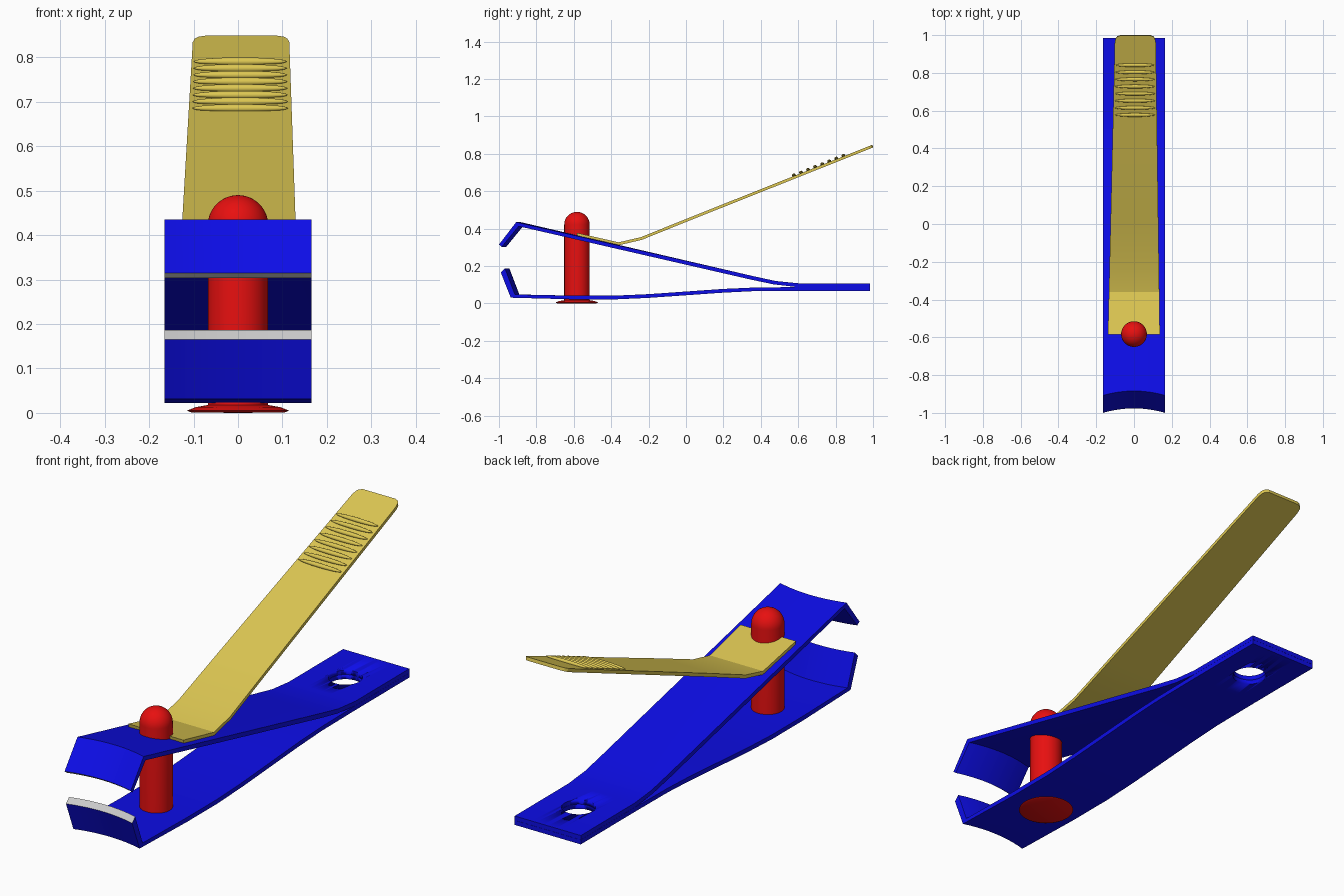
import bpy, bmesh, math
from mathutils import Matrix

if "Cube" in bpy.data.objects:
    bpy.data.objects.remove(bpy.data.objects["Cube"])


def material(name, rgb):
    m = bpy.data.materials.new(name)
    m.diffuse_color = (*rgb, 1)
    m.use_nodes = True
    m.node_tree.nodes["Principled BSDF"].inputs["Base Color"].default_value = m.diffuse_color
    return m


BLUE = material("blue", (0.004, 0.004, 0.82))
GREY = material("edge grey", (0.6, 0.6, 0.6))
RED = material("red", (0.8, 0.005, 0.005))
GOLD = material("gold", (0.72, 0.57, 0.085))


def finish(bm, name, mats, angle=20):
    bmesh.ops.recalc_face_normals(bm, faces=bm.faces)
    me = bpy.data.meshes.new(name)
    bm.to_mesh(me)
    bm.free()
    for m in mats:
        me.materials.append(m)
    ob = bpy.data.objects.new(name, me)
    bpy.context.collection.objects.link(ob)
    bpy.ops.object.select_all(action='DESELECT')
    ob.select_set(True)
    bpy.context.view_layer.objects.active = ob
    bpy.ops.object.shade_smooth_by_angle(angle=math.radians(angle))
    return ob


def strip(name, top, bottom, mats, edges, cols=1, curve=0.0):
    """Bent sheet: paired top/bottom (y, z) points, edges(i) gives left and right x."""
    bm = bmesh.new()
    n = len(top)

    def sheet(points):
        grid = []
        for i, (y, z) in enumerate(points):
            left, right = edges(i)
            row = []
            for c in range(cols + 1):
                t = c / cols
                dy = curve * (1 - (2 * t - 1) ** 2) if y < -0.85 else 0
                row.append(bm.verts.new((left + (right - left) * t, y + dy, z)))
            grid.append(row)
        return grid

    a, b = sheet(top), sheet(bottom)
    for i in range(n - 1):
        for g in (a, b):
            for c in range(cols):
                bm.faces.new((g[i][c], g[i][c + 1], g[i + 1][c + 1], g[i + 1][c]))
        for c in (0, cols):
            bm.faces.new((a[i][c], a[i + 1][c], b[i + 1][c], b[i][c]))
    for i in (0, n - 1):
        for c in range(cols):
            f = bm.faces.new((a[i][c], a[i][c + 1], b[i][c + 1], b[i][c]))
            # the ground cutting edge is the front end of a jaw
            f.material_index = 1 if i == 0 and len(mats) > 1 else 0
    return finish(bm, name, mats)


def lathe(name, profile, y, mat):
    bm = bmesh.new()
    vs = [bm.verts.new((r, 0, z)) for r, z in profile]
    es = [bm.edges.new(p) for p in zip(vs, vs[1:])]
    bmesh.ops.spin(bm, geom=vs + es, axis=(0, 0, 1), cent=(0, 0, 0), steps=48,
                   angle=math.tau)
    bmesh.ops.remove_doubles(bm, verts=bm.verts, dist=1e-5)
    bmesh.ops.translate(bm, verts=bm.verts, vec=(0, y, 0))
    return finish(bm, name, [mat], 30)


# Upper and lower spring arms with curved jaws
W = 0.165
upper = strip(
    "upper_arm",
    [(-1.0, 0.315), (-0.908, 0.435), (0.36, 0.146), (0.48, 0.120), (0.60, 0.108), (0.985, 0.108)],
    [(-0.985, 0.303), (-0.895, 0.413), (0.35, 0.127), (0.47, 0.102), (0.59, 0.0885), (0.985, 0.0885)],
    [BLUE, GREY], lambda i: (-W, W), 16, 0.024)
lower = strip(
    "lower_arm",
    [(-0.968, 0.187), (-0.915, 0.048), (-0.6, 0.042), (-0.38, 0.042), (-0.2, 0.050),
     (0, 0.064), (0.2, 0.078), (0.36, 0.085), (0.6, 0.088), (0.985, 0.088)],
    [(-0.99, 0.165), (-0.937, 0.031), (-0.6, 0.022), (-0.38, 0.022), (-0.2, 0.030),
     (0, 0.044), (0.2, 0.058), (0.36, 0.066), (0.6, 0.068), (0.985, 0.068)],
    [BLUE, GREY], lambda i: (-W, W), 16, 0.024)

# Keyring hole through both tails
bm = bmesh.new()
bmesh.ops.create_cone(bm, cap_ends=True, segments=48, radius1=0.07, radius2=0.07, depth=0.3,
                      matrix=Matrix.Translation((0, 0.765, 0.09)))
cutter = finish(bm, "hole_cutter", [BLUE])
cutter.hide_render = True
cutter.hide_set(True)
for arm in (upper, lower):
    mod = arm.modifiers.new("keyring_hole", 'BOOLEAN')
    mod.operation = 'DIFFERENCE'
    mod.solver = 'EXACT'
    mod.object = cutter

# Pin with round head, and its domed foot
R, PY = 0.068, -0.583
head = [(R * math.cos(k * math.pi / 24), 0.422 + R * math.sin(k * math.pi / 24)) for k in range(13)]
lathe("pin", [(0, 0.01), (R, 0.01)] + head, PY, RED)
lathe("pin_foot", [(0, 0), (0.105, 0.001), (0.115, 0.005), (0.095, 0.013), (0.06, 0.019), (0, 0.022)],
      PY, RED)

# Lever: bent tapering sheet with rounded tip corners
SL = 0.398
path = [(-0.585, 0.378), (-0.36, 0.327), (-0.24, 0.355)]
path += [(y, 0.452 + SL * y) for y in (0, 0.5, 0.96, 0.98, 0.991, 0.997)]
inset = [0] * 6 + [0.004, 0.012, 0.028]


def lever_edges(i):
    t = (path[i][0] + 0.585) / 1.58
    return -0.138 + 0.037 * t + inset[i], 0.137 - 0.022 * t - inset[i]


strip("lever", path, [(y + 0.003, z - 0.015) for y, z in path], [GOLD], lever_edges, 4)

# Thumb grip ridges
for k in range(8):
    y = 0.577 + k * 0.0377
    bm = bmesh.new()
    m = (Matrix.Translation((0.005, y, 0.456 + SL * y))
         @ Matrix.Rotation(math.atan(SL), 4, 'X')
         @ Matrix.Diagonal((0.108 - k * 0.0005, 0.010, 0.009, 1)))
    bmesh.ops.create_uvsphere(bm, u_segments=32, v_segments=16, radius=1, matrix=m)
    finish(bm, f"grip_ridge_{k + 1}", [GOLD], 60)
